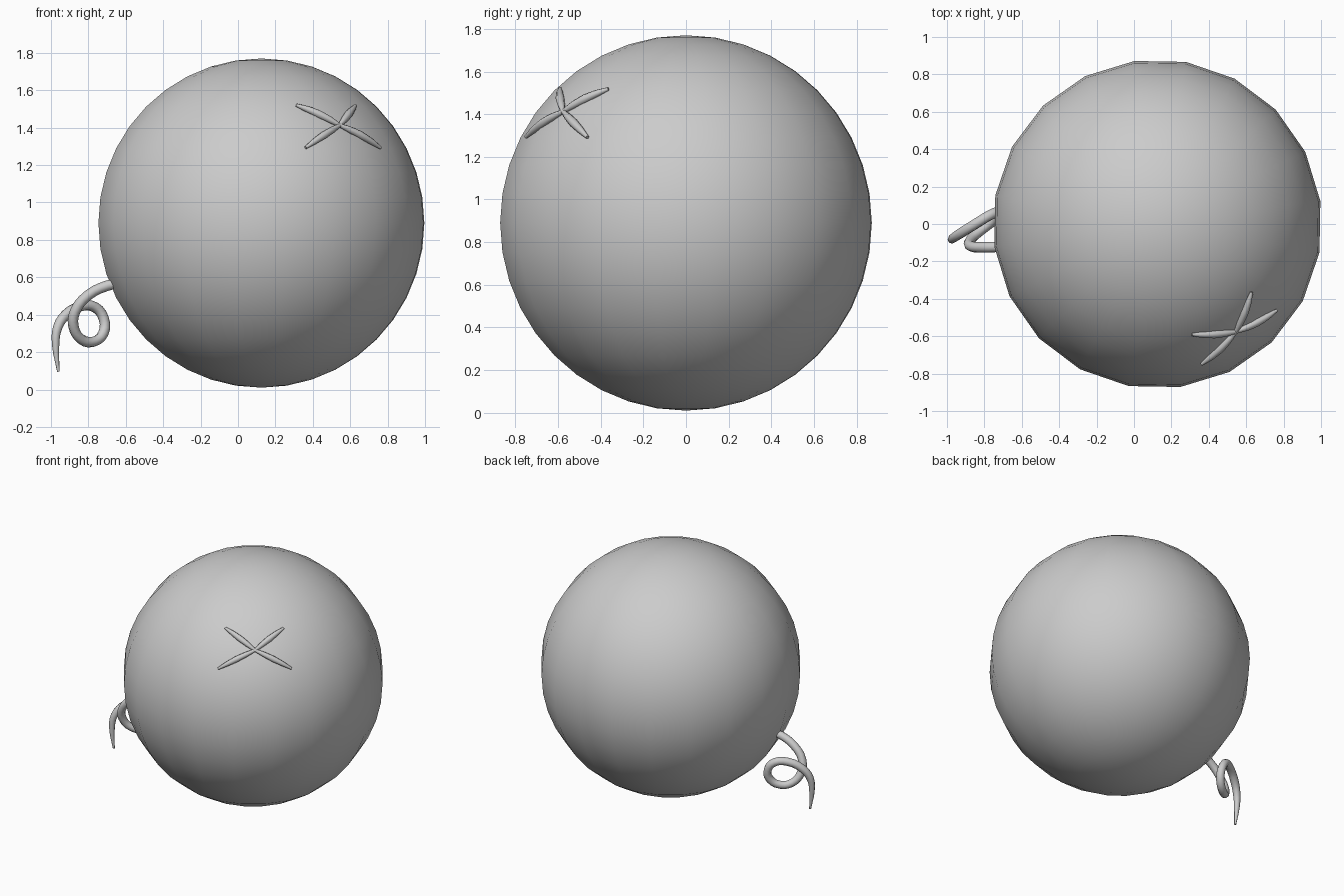
import bpy
import math
from mathutils import Vector

if "Cube" in bpy.data.objects:
    bpy.data.objects.remove(bpy.data.objects["Cube"])

CENTRE = Vector((0.125, 0.0, 0.89))
RADIUS = 0.88


def tube(name, strands, bevel, resolution):
    """Tapered round tubes; every strand is a list of (point, relative radius)."""
    curve = bpy.data.curves.new(name, 'CURVE')
    curve.dimensions = '3D'
    curve.bevel_depth = bevel
    curve.bevel_resolution = 2
    curve.resolution_u = resolution
    curve.use_fill_caps = True
    for strand in strands:
        spline = curve.splines.new('BEZIER')
        spline.bezier_points.add(len(strand) - 1)
        for bp, (co, r) in zip(spline.bezier_points, strand):
            bp.co = co
            bp.radius = r
            bp.handle_left_type = bp.handle_right_type = 'AUTO'
    obj = bpy.data.objects.new(name, curve)
    bpy.context.collection.objects.link(obj)
    bpy.ops.object.select_all(action='DESELECT')
    obj.select_set(True)
    bpy.context.view_layer.objects.active = obj
    bpy.ops.object.convert(target='MESH')
    bpy.ops.object.shade_smooth_by_angle(angle=math.radians(50))


# Round body
bpy.ops.mesh.primitive_uv_sphere_add(segments=20, ring_count=20, radius=RADIUS,
                                     location=CENTRE,
                                     rotation=(0, 0, math.radians(8)))
bpy.context.object.name = "body"
bpy.ops.object.shade_smooth()

# Cross mark: four spindle arms lying on the body surface
middle = Vector((0.55, -0.585, 1.42)) - CENTRE
tips = [(0.31, -0.59, 1.52), (0.76, -0.46, 1.29),
        (0.63, -0.365, 1.52), (0.36, -0.745, 1.29)]
arms = []
for tip in tips:
    end = Vector(tip) - CENTRE
    arm = []
    for t, r in ((0, 0.5), (0.25, 0.85), (0.5, 1.0), (0.75, 0.8), (1, 0.4)):
        direction = middle.lerp(end, t).normalized()
        arm.append((CENTRE + direction * (RADIUS + 0.004), r))
    arms.append(arm)
tube("cross_mark", arms, 0.021, 3)

# Curly tail: one loop, then a tapering tip
path = [(-0.60, -0.11, 0.575), (-0.70, -0.12, 0.555), (-0.80, -0.125, 0.505),
        (-0.87, -0.12, 0.42), (-0.88, -0.095, 0.34), (-0.84, -0.05, 0.27),
        (-0.775, 0.0, 0.255), (-0.72, 0.045, 0.30), (-0.718, 0.065, 0.38),
        (-0.765, 0.05, 0.44), (-0.84, 0.005, 0.445), (-0.92, -0.045, 0.40),
        (-0.965, -0.075, 0.33), (-0.975, -0.085, 0.24), (-0.96, -0.085, 0.095)]
taper = [1.0] * 12 + [0.9, 0.7, 0.25]
tube("curly_tail", [list(zip(path, taper))], 0.028, 3)
